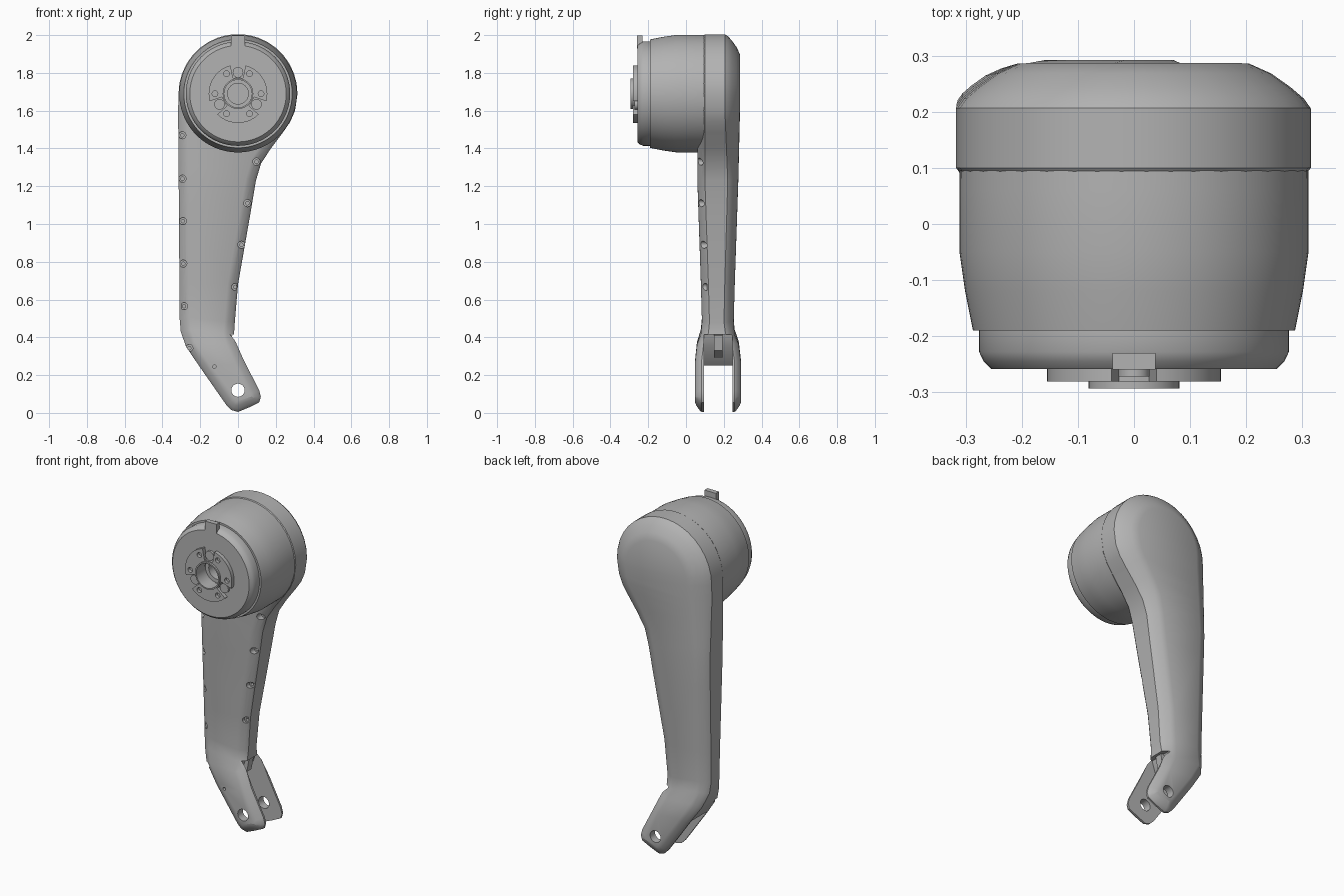
import bpy, bmesh, math
from mathutils import Vector

cube = bpy.data.objects.get("Cube")
if cube:
    bpy.data.objects.remove(cube, do_unlink=True)

gray = bpy.data.materials.new("satin_gray")
gray.use_nodes = True
gray.diffuse_color = (0.45, 0.45, 0.45, 1)
gray.node_tree.nodes["Principled BSDF"].inputs["Base Color"].default_value = gray.diffuse_color

AXIS_Z = 1.69      # height of the drum axis
DRUM_R = 0.315


def make(name, rings, caps=None):
    """Skin closed rings of points; caps pairs ring points into quad strips."""
    bm = bmesh.new()
    rows = [[bm.verts.new(p) for p in ring] for ring in rings]
    n = len(rows[0])
    for a, b in zip(rows, rows[1:]):
        for i in range(n):
            j = (i + 1) % n
            bm.faces.new((a[i], a[j], b[j], b[i]))
    for row in (rows[0], rows[-1]):
        if caps == "strip":
            for i in range(n // 2 - 1):
                bm.faces.new((row[i], row[i + 1], row[n - 2 - i], row[n - 1 - i]))
        elif caps == "flat":
            bm.faces.new(row)
    bmesh.ops.remove_doubles(bm, verts=bm.verts, dist=1e-5)
    bmesh.ops.recalc_face_normals(bm, faces=bm.faces)
    mesh = bpy.data.meshes.new(name)
    bm.to_mesh(mesh)
    bm.free()
    obj = bpy.data.objects.new(name, mesh)
    mesh.materials.append(gray)
    bpy.context.collection.objects.link(obj)
    return obj


def prism(name, outline, y0, y1):
    return make(name, [[(x, y, z) for x, z in outline] for y in (y0, y1)], "flat")


def circle(x, z, r, n=24):
    return [(x + r * math.cos(math.tau * i / n), z + r * math.sin(math.tau * i / n))
            for i in range(n)]


def rod(name, x, z, r, y0, y1):
    return prism(name, circle(x, z, r), y0, y1)


def lathe(name, profile, n=96):
    """Revolve (y, radius) pairs about the drum axis."""
    return make(name, [[(x, y, z) for x, z in circle(0, AXIS_Z, r, n)] for y, r in profile])


def cut(obj, cutter):
    cutter.hide_render = True
    mod = obj.modifiers.new("cut", "BOOLEAN")
    mod.operation, mod.solver, mod.object = "DIFFERENCE", "EXACT", cutter
    bpy.context.view_layer.objects.active = obj
    bpy.ops.object.modifier_apply(modifier=mod.name)
    bpy.data.objects.remove(cutter, do_unlink=True)


def polar(radius, degrees):
    a = math.radians(degrees)
    return radius * math.cos(a), AXIS_Z + radius * math.sin(a)


# Leg outline: matching left and right edge points, from the top down
left, right = [], []
for a in (4, 12, 20, 30, 40, 50, 60, 70, 80, 90):
    left.append(polar(DRUM_R, 90 + a))
    right.append(polar(DRUM_R, 90 - a))
for lx, lz, rx, rz in (
        (-.317, 1.6, .302, 1.6), (-.317, 1.54, .276, 1.54), (-.316, 1.485, .238, 1.485),
        (-.316, 1.4, .174, 1.4), (-.315, 1.32, .122, 1.32), (-.314, 1.23, .095, 1.23),
        (-.313, 1.08, .07, 1.08), (-.31, .68, 0, .68), (-.309, .5, -.017, .48),
        (-.303, .43, -.021, .42), (-.275, .35, -.012, .375), (-.2, .24, .03, .28),
        (-.085, .075, .112, .12), (-.06, .04, .121, .085), (-.035, .015, .112, .055),
        (0, .005, .06, .03)):
    left.append((lx, lz))
    right.append((rx, rz))

# height, front y, back y, front rounding, back rounding
THICKNESS = ((0, .047, .292, .45, .45), (.33, .047, .292, .45, .45), (.43, .08, .255, .5, .6),
             (.5, .085, .252, .5, .65), (1.23, .06, .277, .5, .7), (1.6, .06, .286, .5, 1),
             (2, .06, .287, .5, 1))
ROUNDING = ((.11, 0), (.07, .018), (.035, .043), (.012, .063), (0, .08))  # inset, depth


def section(z):
    for a, b in zip(THICKNESS, THICKNESS[1:]):
        if z <= b[0]:
            t = (z - a[0]) / (b[0] - a[0])
            return [p + (q - p) * t for p, q in zip(a[1:], b[1:])]
    return THICKNESS[-1][1:]


outline = [Vector(p) for p in left + right[::-1]]
count = len(outline)
mids = [section((p[1] + q[1]) / 2) for p, q in zip(left, right)]
sections = mids + mids[::-1]


def inward(i):
    """Mitred inward direction at an outline corner."""
    d0 = (outline[i] - outline[i - 1]).normalized()
    d1 = (outline[(i + 1) % count] - outline[i]).normalized()
    n0, n1 = Vector((-d0.y, d0.x)), Vector((-d1.y, d1.x))
    m = (n0 + n1).normalized()
    return m / max(m.dot(n0), .5)


normals = [inward(i) for i in range(count)]


def leg_ring(inset, depth, back):
    ring = []
    for p, n, (y0, y1, front_scale, back_scale) in zip(outline, normals, sections):
        s = back_scale if back else front_scale
        q = p + n * inset * s
        ring.append((q.x, y1 - depth * s if back else y0 + depth * s, q.y))
    return ring


leg = make("leg_shell", [leg_ring(i, d, False) for i, d in ROUNDING]
           + [leg_ring(i, d, True) for i, d in ROUNDING[::-1]], "strip")

# Fork slot, pivot hole and pin hole
slot = ((-.4, -.1), (.3, -.1), (.3, .415), (-.05, .415), (-.07, .35), (-.16, .252), (-.4, .252))
cut(leg, prism("slot_cutter", slot, .095, .245))
cut(leg, rod("pivot_cutter", 0, .12, .035, -.1, .5))
cut(leg, rod("pin_cutter", -.125, .245, .009, 0, .07))

# Counterbored screw holes along both edges
bores = [(-.295, 1.47), (-.294, 1.24), (-.292, 1.015), (-.29, .79), (-.286, .565), (-.258, .343),
         (.098, 1.33), (.05, 1.11), (.018, .89), (-.015, .667)]
for x, z in bores:
    cut(leg, rod("bore_cutter", x, z, .019, -.1, .11))
    cut(leg, rod("screw_cutter", x, z, .009, -.1, .13))

# Stop block inside the fork
prism("fork_stop", ((-.12, .29), (-.045, .33), (-.03, .41), (-.08, .43)), .148, .192)

# Motor drum with its stepped front rim and central recess
drum = lathe("motor_drum", (
    (.15, 0), (.15, .31), (.06, .311), (-.05, .311), (-.12, .301), (-.19, .287), (-.19, .276),
    (-.228, .276), (-.245, .268), (-.258, .255), (-.258, .077), (-.2, .077), (-.2, .055),
    (-.15, .055), (-.15, 0)))

# Locating tab on the rim
prism("rim_tab", ((-.038, 1.93), (.038, 1.93), (.038, 1.998), (-.038, 1.998)), -.259, -.23)

# Output flange with three gaps, six holes and a screw in each gap
flange_outline = []
for start in (90, 210, 330):
    flange_outline += [polar(.086, start + a) for a in (-18, -9, 0, 9, 18)]
    flange_outline += [polar(.155, start + 15 + a) for a in range(0, 91, 5)]
flange = prism("output_flange", flange_outline, -.281, -.25)
cut(flange, rod("center_cutter", 0, AXIS_Z, .077, -.4, 0))
for k in range(6):
    x, z = polar(.122, 60 * k)
    cut(flange, rod("hole_cutter", x, z, .015, -.4, -.262))
for k in range(3):
    x, z = polar(.113, 90 + 120 * k)
    rod("flange_screw", x, z, .028, -.272, -.25)

# Hub ring
lathe("hub_ring", ((-.21, .081), (-.293, .081), (-.293, .073), (-.21, .073), (-.21, .081)), 48)

# Smooth shading with crisp edges
bpy.ops.object.select_all(action="DESELECT")
for obj in bpy.context.collection.objects:
    if obj.type == "MESH" and gray.name in obj.data.materials:
        obj.select_set(True)
        bpy.context.view_layer.objects.active = obj
bpy.ops.object.shade_smooth_by_angle(angle=math.radians(32))
